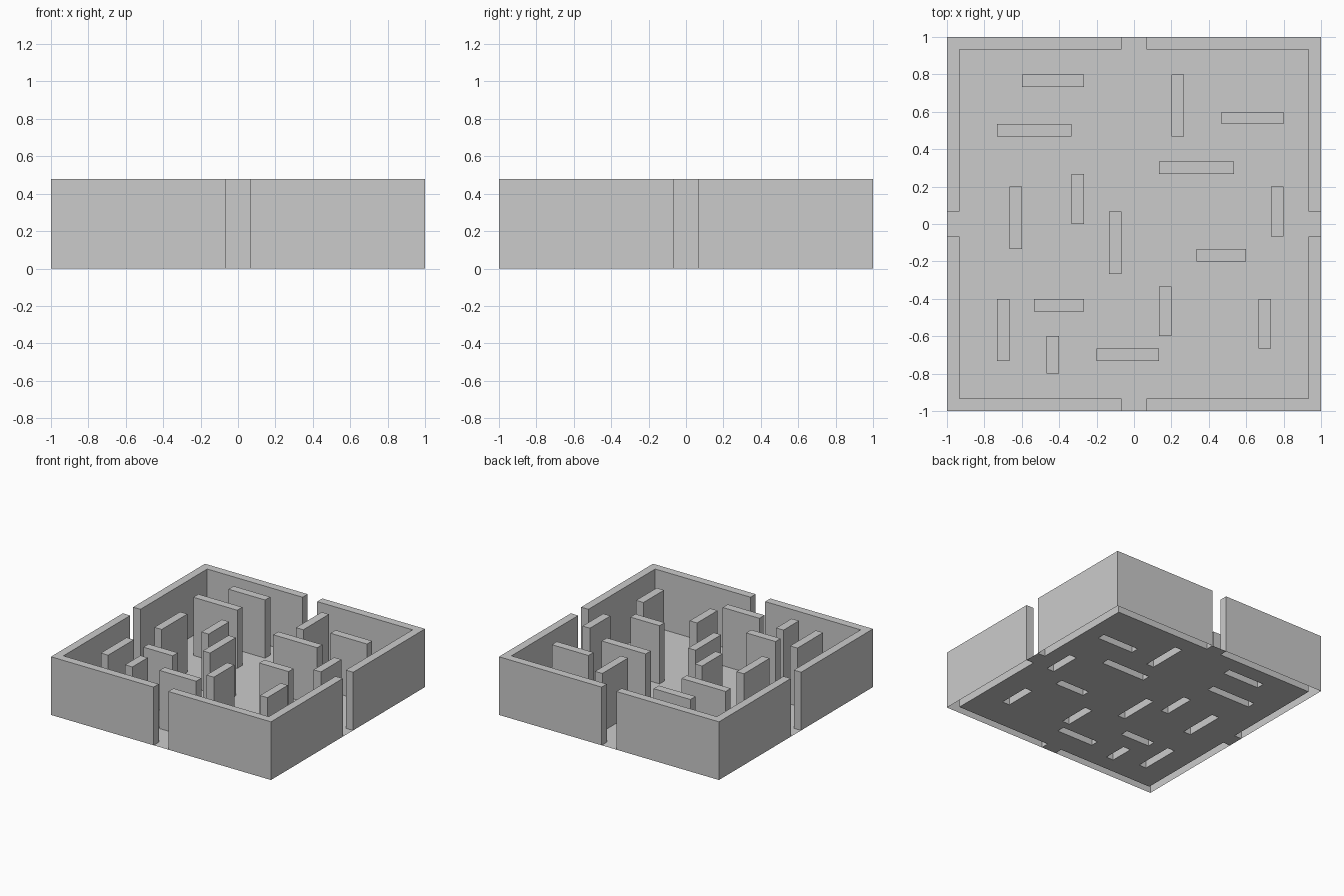
import bpy, bmesh

if "Cube" in bpy.data.objects:
    bpy.data.objects.remove(bpy.data.objects["Cube"])

U = 1 / 15      # one grid cell
H = 0.478       # wall height

# Free-standing walls in grid cells: x0, x1, y0, y1
WALLS = [
    (-9, -4, 11, 12), (3, 4, 7, 12), (7, 12, 8, 9), (-11, -5, 7, 8),
    (2, 8, 4, 5), (-5, -4, 0, 4), (-10, -9, -2, 3), (-2, -1, -4, 1),
    (11, 12, -1, 3), (5, 9, -3, -2), (2, 3, -9, -5), (-8, -4, -7, -6),
    (-11, -10, -11, -6), (-7, -6, -12, -9), (-3, 2, -11, -10), (10, 11, -10, -6),
]


def finish(name, bm):
    mesh = bpy.data.meshes.new(name)
    bm.to_mesh(mesh)
    bm.free()
    bpy.context.collection.objects.link(bpy.data.objects.new(name, mesh))


def hollow_wall(name, outline):
    """Upright wall over a counter-clockwise outline, open underneath."""
    bm = bmesh.new()
    low = [bm.verts.new((x * U, y * U, 0)) for x, y in outline]
    top = [bm.verts.new((x * U, y * U, H)) for x, y in outline]
    n = len(outline)
    for i in range(n):
        j = (i + 1) % n
        bm.faces.new((low[i], low[j], top[j], top[i]))
    bm.faces.new(top)
    finish(name, bm)


# Four L-shaped outer corners, leaving a doorway in the middle of each side
corner = [(-15, -15), (-1, -15), (-1, -14), (-14, -14), (-14, -1), (-15, -1)]
for k in range(4):
    hollow_wall(f"outer_corner_{k + 1}", corner)
    corner = [(-y, x) for x, y in corner]

# Free-standing inner walls
for k, (x0, x1, y0, y1) in enumerate(WALLS):
    hollow_wall(f"inner_wall_{k + 1}", [(x0, y0), (x1, y0), (x1, y1), (x0, y1)])


# Floor sheet, open below every wall
def under_wall(face):
    c = face.calc_center_median() / U
    a, b = sorted((abs(c.x), abs(c.y)))
    if b > 14:
        return a > 1
    return any(x0 < c.x < x1 and y0 < c.y < y1 for x0, x1, y0, y1 in WALLS)


bm = bmesh.new()
bmesh.ops.create_grid(bm, x_segments=30, y_segments=30, size=1)
bmesh.ops.delete(bm, geom=[f for f in bm.faces if under_wall(f)], context='FACES')
finish("floor", bm)
